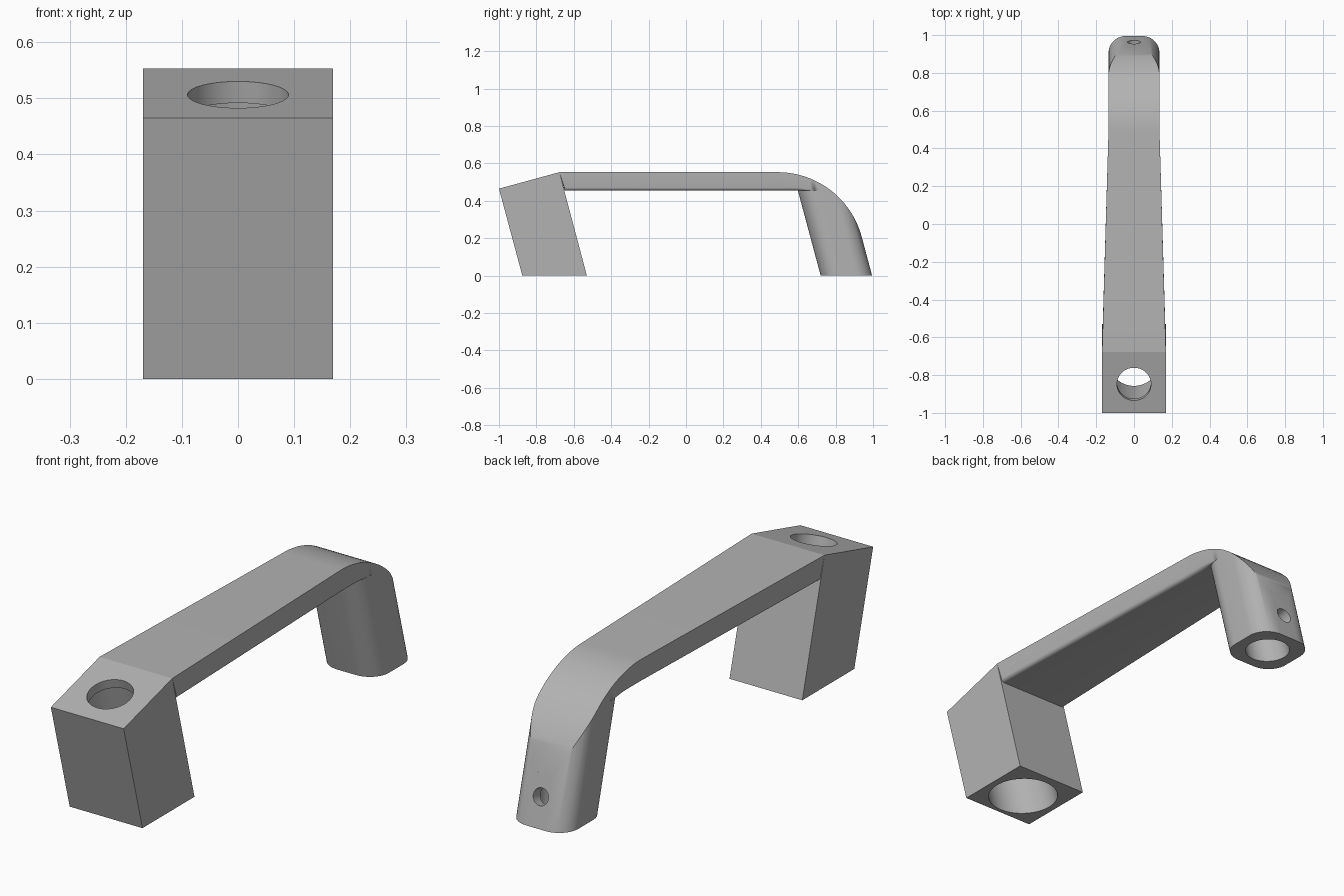
import bpy, bmesh
from math import sin, cos, tan, radians, pi
from mathutils import Vector, Matrix

cube = bpy.data.objects.get("Cube")
if cube:
    bpy.data.objects.remove(cube, do_unlink=True)

grey = bpy.data.materials.new("plain grey")
grey.use_nodes = True
grey.diffuse_color = (0.45, 0.45, 0.45, 1)
grey.node_tree.nodes["Principled BSDF"].inputs["Base Color"].default_value = grey.diffuse_color

TILT = radians(15)                 # both legs lean by this angle
LEAN = Vector((0, -sin(TILT), cos(TILT)))
TOP, UNDER = 0.553, 0.455          # bar heights
BEND_Y, BEND_R = 0.49, 0.465       # start and radius of the rear bend
NARROW, WIDE = 0.135, 0.169        # half widths


def loft(name, rings):
    """Skin a list of closed rings and cap both ends."""
    bm = bmesh.new()
    rows = [[bm.verts.new(p) for p in ring] for ring in rings]
    n = len(rows[0])
    for a, b in zip(rows, rows[1:]):
        for i in range(n):
            j = (i + 1) % n
            bm.faces.new((a[i], a[j], b[j], b[i]))
    bm.faces.new(rows[0])
    bm.faces.new(rows[-1])
    bmesh.ops.remove_doubles(bm, verts=bm.verts, dist=1e-5)
    bmesh.ops.recalc_face_normals(bm, faces=bm.faces)
    mesh = bpy.data.meshes.new(name)
    bm.to_mesh(mesh)
    bm.free()
    mesh.materials.append(grey)
    obj = bpy.data.objects.new(name, mesh)
    bpy.context.collection.objects.link(obj)
    return obj


def extrude_side(name, profile, half):
    """Side profile in (y, z) extruded across x."""
    return loft(name, [[(x, y, z) for y, z in profile] for x in (-half, half)])


def rod(start, end, radius):
    """Round cutter between two points."""
    a, b = Vector(start), Vector(end)
    turn = (b - a).to_track_quat("Z", "Y").to_matrix()
    circle = [turn @ Vector((radius * cos(t), radius * sin(t), 0))
              for t in (2 * pi * i / 64 for i in range(64))]
    return loft("hole_cutter", [[p + v for v in circle] for p in (a, b)])


def cut(obj, cutter, mode="DIFFERENCE"):
    cutter.hide_render = True
    mod = obj.modifiers.new("cut", "BOOLEAN")
    mod.operation, mod.solver, mod.object = mode, "EXACT", cutter
    bpy.context.view_layer.objects.active = obj
    bpy.ops.object.modifier_apply(modifier=mod.name)
    bpy.data.objects.remove(cutter, do_unlink=True)


def bend(angle):
    return BEND_Y + BEND_R * sin(angle), TOP - BEND_R * (1 - cos(angle))


# Front block with a stepped, leaning bore
front_block = extrude_side("front_block", [(-0.875, 0), (-1, 0.465), (-0.677, TOP), (-0.53, 0)], WIDE)
rim = Vector((0, -0.848, 0.507))
foot = rim - LEAN * 0.65
cut(front_block, rod(foot, rim - LEAN * 0.04, 0.14))
cut(front_block, rod(rim - LEAN * 0.1, rim + LEAN * 0.1, 0.09))


# Tapered bar with softened lower edges, running into the rear bend
def bar_ring(half, y_top, z_top, y_low, r):
    right = [(half - r + r * cos(t), y_low, UNDER + r - r * sin(t))
             for t in (pi / 2 * i / 4 for i in range(5))]
    left = [(-x, y, z) for x, y, z in reversed(right)]
    return [(-half, y_top, z_top), (half, y_top, z_top)] + right + left


rings = [bar_ring(WIDE, -0.677, TOP, -0.65, 0.016)]
for i in range(13):
    deg = 37.8 * i / 12
    y, z = bend(radians(deg))
    fade = min(1, max(0, (24 - deg) / 10))
    rings.append(bar_ring(NARROW, y, z, y, 0.016 * fade))
bar = loft("bar", rings)

# Rear leg: rounded, leaning column trimmed by the bend
BACK, FRONT, CORNER = 0.995, 0.72, 0.09
mid, deep = (BACK + FRONT) / 2, (BACK - FRONT) / 2
outline = []
for k, (sx, sy) in enumerate([(1, 1), (-1, 1), (-1, -1), (1, -1)]):
    for i in range(13):
        t = pi / 2 * (k + i / 12)
        outline.append((sx * (NARROW - CORNER) + CORNER * cos(t),
                        mid + sy * (deep - CORNER) + CORNER * sin(t)))
rear_leg = loft("rear_leg", [[(x, y - z * tan(TILT), z) for x, y in outline] for z in (0, 0.6)])
trim = [(0.3, -0.2), (0.3, UNDER)] + [bend(radians(37.8 + 37.2 * i / 12)) for i in range(13)]
trim += [(1.01, 0.15), (1.2, -0.2)]
cut(rear_leg, extrude_side("trim_cutter", trim, 0.4), "INTERSECT")

# Blind bore from below and a small screw hole at the back
base = Vector((0, mid, 0))
cut(rear_leg, rod(base - LEAN * 0.1, base + LEAN * 0.36, 0.089))
screw = Vector((0, BACK - 0.12 * tan(TILT), 0.12))
out = Vector((0, cos(TILT), sin(TILT)))
cut(rear_leg, rod(screw - out * 0.12, screw + out * 0.1, 0.035))

# Smooth the curved surfaces, keep the edges crisp
bpy.ops.object.select_all(action="DESELECT")
for obj in (front_block, bar, rear_leg):
    obj.select_set(True)
bpy.context.view_layer.objects.active = bar
bpy.ops.object.shade_smooth_by_angle(angle=radians(30))
